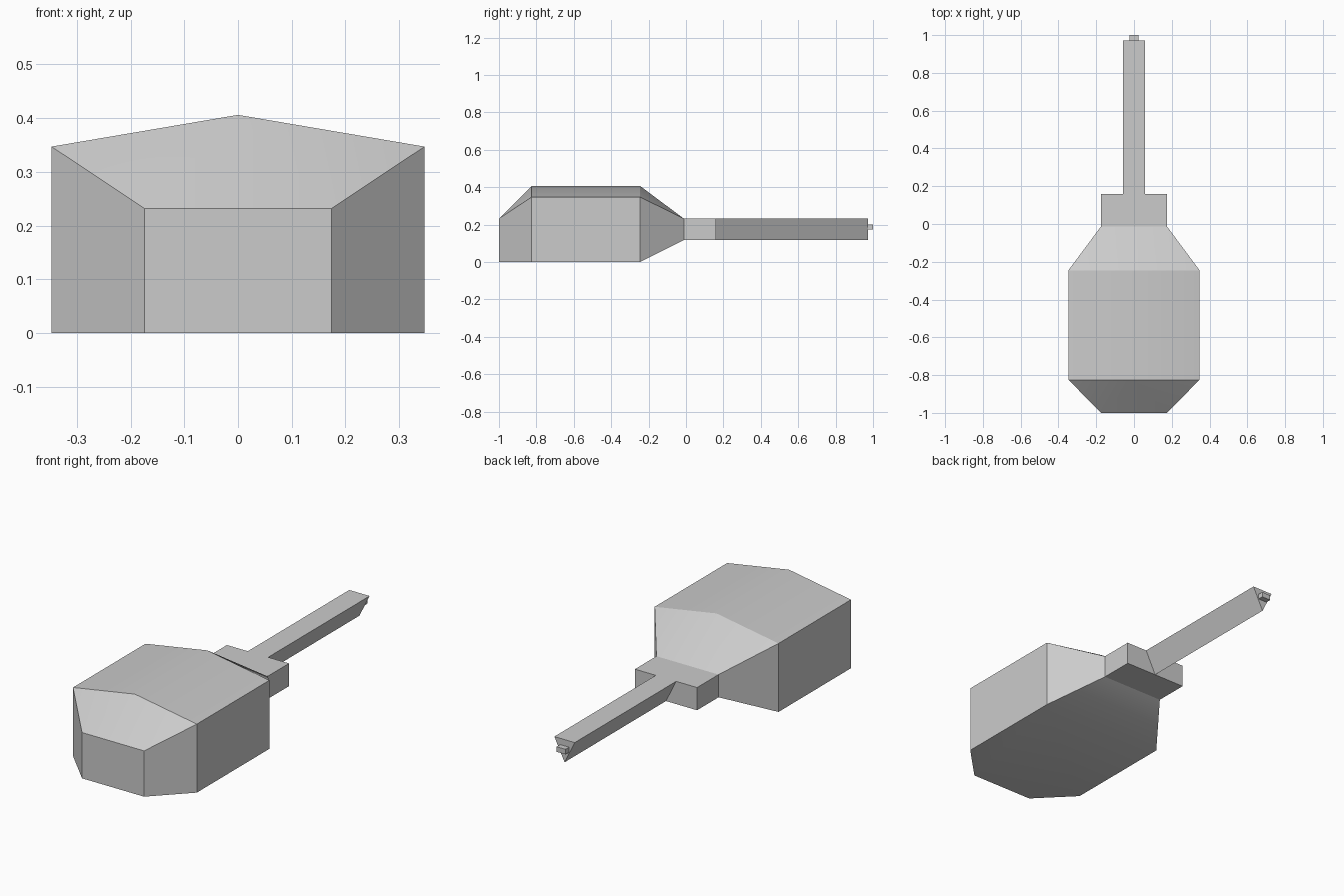
import bpy
import bmesh
import math

default_cube = bpy.data.objects.get("Cube")
if default_cube:
    bpy.data.objects.remove(default_cube)

grey = bpy.data.materials.new("plain_grey")
grey.use_nodes = True
COLOUR = (0.6, 0.6, 0.6, 1)
grey.diffuse_color = COLOUR
grey.node_tree.nodes["Principled BSDF"].inputs["Base Color"].default_value = COLOUR


def hull_part(name, sections, smooth=False):
    """Convex part through (y, [(x, z), ...]) sections, mirrored in x."""
    bm = bmesh.new()
    for y, points in sections:
        for x, z in points:
            for side in {x, -x}:
                bm.verts.new((side, y, z))
    bmesh.ops.convex_hull(bm, input=bm.verts[:])
    bmesh.ops.dissolve_limit(bm, angle_limit=math.radians(1),
                             verts=bm.verts[:], edges=bm.edges[:])
    bmesh.ops.recalc_face_normals(bm, faces=bm.faces[:])
    mesh = bpy.data.meshes.new(name)
    bm.to_mesh(mesh)
    bm.free()
    mesh.materials.append(grey)
    obj = bpy.data.objects.new(name, mesh)
    bpy.context.collection.objects.link(obj)
    if smooth:
        bpy.ops.object.select_all(action='DESELECT')
        obj.select_set(True)
        bpy.context.view_layer.objects.active = obj
        bpy.ops.object.shade_smooth_by_angle(angle=math.radians(30))
    return obj


# Body with tapered nose and tail and a shallow ridged roof
nose = [(0.174, 0), (0.174, 0.232)]
middle = [(0.347, 0), (0.347, 0.347), (0, 0.406)]
neck = [(0.174, 0.117), (0.174, 0.232)]
hull_part("body", [(-1, nose), (-0.825, middle), (-0.245, middle),
                   (-0.012, neck)], smooth=True)

# Block behind the body
hull_part("neck_block", [(-0.012, neck), (0.16, neck)])

# Long boom with a triangular section, pointing down
triangle = [(0.057, 0.232), (0, 0.117)]
hull_part("tail_boom", [(0.16, triangle), (0.972, triangle)])

# Small tip
tip = [(0.025, 0.174), (0.025, 0.2)]
hull_part("boom_tip", [(0.972, tip), (1, tip)])
